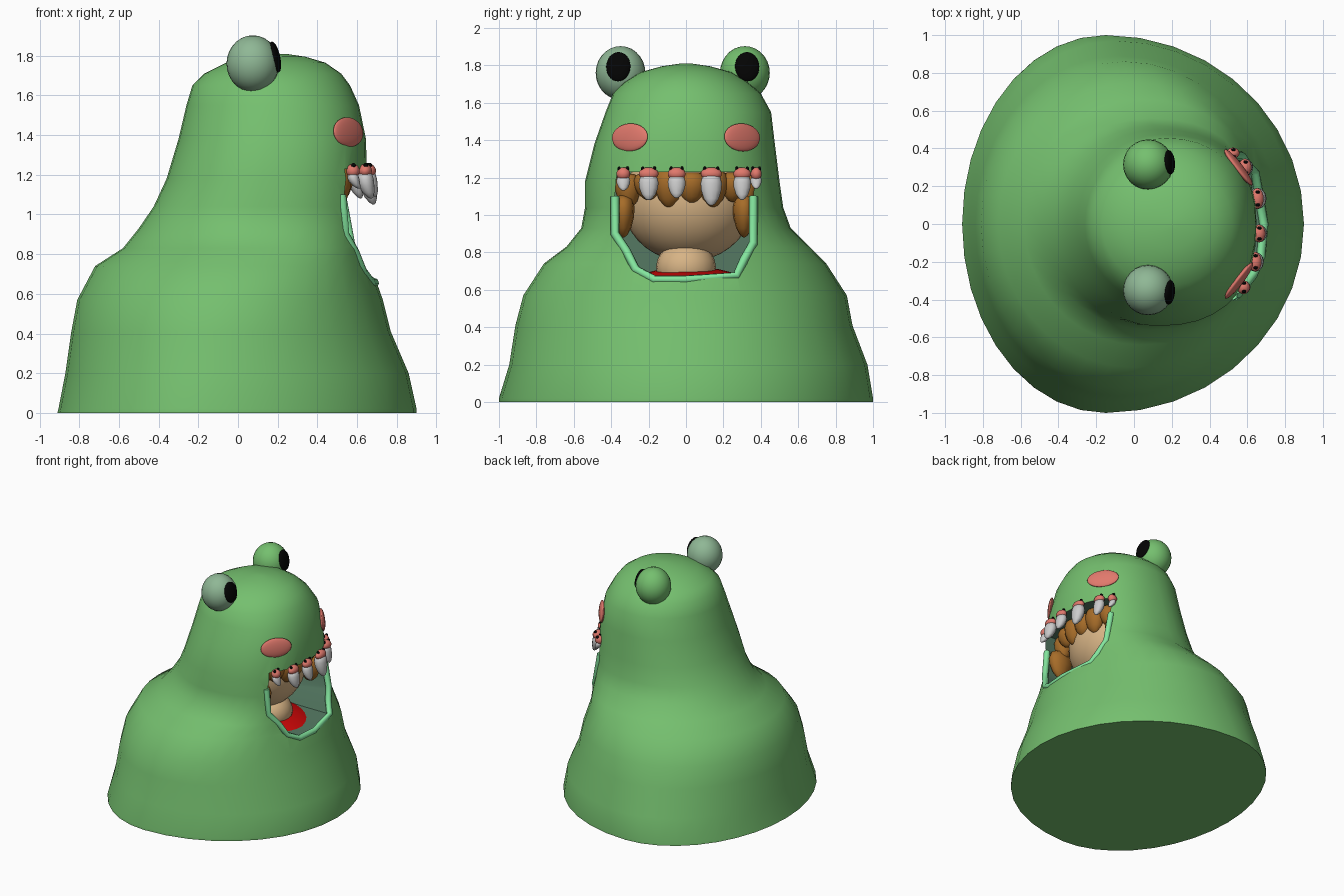
import bpy, bmesh, math
from mathutils import Vector
from mathutils.bvhtree import BVHTree

if "Cube" in bpy.data.objects:
    bpy.data.objects.remove(bpy.data.objects["Cube"])


def mat(name, r, g, b):
    m = bpy.data.materials.new(name)
    m.diffuse_color = tuple((c / 255) ** 2.2 for c in (r, g, b)) + (1,)
    m.use_nodes = True
    m.node_tree.nodes["Principled BSDF"].inputs["Base Color"].default_value = m.diffuse_color
    return m


GREEN = mat("green", 116, 190, 110)
PALE = mat("pale_green", 142, 182, 148)
MINT = mat("mint", 130, 228, 156)
TEAL = mat("teal", 85, 120, 98)
RED = mat("red", 200, 15, 15)
SKIN = mat("skin", 214, 178, 132)
BROWN = mat("brown", 165, 108, 45)
PINK = mat("pink", 224, 120, 108)
BLACK = mat("black", 12, 12, 12)


def finish(bm, name, material, angle=50):
    bmesh.ops.recalc_face_normals(bm, faces=bm.faces)
    me = bpy.data.meshes.new(name)
    bm.to_mesh(me)
    bm.free()
    ob = bpy.data.objects.new(name, me)
    bpy.context.collection.objects.link(ob)
    if material:
        me.materials.append(material)
    smooth(ob, angle)
    return ob


def smooth(ob, angle):
    bpy.ops.object.select_all(action='DESELECT')
    ob.select_set(True)
    bpy.context.view_layer.objects.active = ob
    bpy.ops.object.shade_smooth_by_angle(angle=math.radians(angle))


def loft(rings, cap=True):
    bm = bmesh.new()
    loops = [[bm.verts.new(p) for p in r] for r in rings]
    n = len(loops[0])
    for a, b in zip(loops, loops[1:]):
        for i in range(n):
            bm.faces.new((a[i], a[(i + 1) % n], b[(i + 1) % n], b[i]))
    if cap:
        bm.faces.new(loops[0])
        bm.faces.new(loops[-1])
    return bm


def ball(name, loc, scale, material, direction=None, seg=20):
    bm = bmesh.new()
    bmesh.ops.create_uvsphere(bm, u_segments=seg, v_segments=seg // 2 + 2, radius=1)
    ob = finish(bm, name, material)
    ob.location, ob.scale = loc, scale
    if direction:
        ob.rotation_euler = Vector(direction).to_track_quat('X', 'Z').to_euler()
    return ob


def drop(name, loc, rx, ry, length, material, lean=0.0):
    """Pointed lock or tooth hanging down from loc."""
    prof = [(.45, .12), (.85, .02), (1, -.2), (.95, -.45), (.7, -.75), (.35, -.94), (.08, -1)]
    rings = []
    for r, h in prof:
        rings.append([(loc[0] + rx * r * math.cos(t) - lean * h * h, loc[1] + ry * r * math.sin(t),
                       loc[2] + h * length) for t in [k * math.tau / 12 for k in range(12)]])
    return finish(loft(rings), name, material)


# cloak body: z, x back, x front, x of widest point, y min, y max, roundness of the front
LEVELS = [(0, -.91, .90, -.15, -1, 1, 2), (.02, -.905, .90, -.15, -1, 1, 2),
          (.2, -.87, .86, -.1, -.945, .97, 2), (.41, -.84, .77, -.08, -.912, .89, 2),
          (.57, -.81, .73, -.05, -.87, .86, 2), (.74, -.72, .67, 0, -.76, .75, 2.1),
          (.83, -.58, .66, .03, -.64, .66, 2.3), (.93, -.5, .655, .08, -.56, .56, 2.4),
          (1.04, -.425, .65, .1, -.54, .52, 2.4), (1.18, -.36, .65, .12, -.54, .50, 2.4),
          (1.38, -.30, .645, .15, -.49, .475, 2.3), (1.55, -.26, .61, .17, -.43, .455, 2.2),
          (1.65, -.23, .565, .17, -.39, .40, 2), (1.71, -.17, .52, .17, -.33, .33, 2),
          (1.765, -.06, .44, .18, -.24, .24, 2), (1.795, .05, .34, .2, -.13, .13, 2),
          (1.81, .17, .24, .2, -.03, .03, 2)]
rings = []
for z, xb, xf, xc, y0, y1, e in LEVELS:
    ring = []
    for k in range(36):
        c, s = math.cos(k * math.tau / 36), math.sin(k * math.tau / 36)
        p = 2 / e if c > 0 else 1
        x = (xf - xc if c > 0 else xc - xb) * math.copysign(abs(c) ** p, c)
        ring.append((xc + x, (y1 if s > 0 else -y0) * math.copysign(abs(s) ** p, s), z))
    rings.append(ring)
bm = loft(rings)
bmesh.ops.recalc_face_normals(bm, faces=bm.faces)
tree = BVHTree.FromBMesh(bm)
body = finish(bm, "cloak_body", GREEN, 60)


def front_x(y, z):
    return tree.ray_cast(Vector((3, y, z)), Vector((-1, 0, 0)))[0].x


# mouth opening cut through the front
MOUTH = [(-.37, 1.23), (-.38, 1.1), (-.38, .9), (-.32, .81), (-.27, .71), (-.17, .655), (.0, .655),
         (.27, .675), (.31, .76), (.36, .85), (.36, 1.1), (.37, 1.23)]
cutter = finish(loft([[(x, y, z) for y, z in MOUTH] for x in (.0, 1.2)]), "mouth_cutter", TEAL)
cutter.hide_render = True
mod = body.modifiers.new("mouth", 'BOOLEAN')
mod.object, mod.operation, mod.solver = cutter, 'DIFFERENCE', 'EXACT'
mod.material_mode = 'TRANSFER'
bpy.context.view_layer.objects.active = body
bpy.ops.object.modifier_apply(modifier=mod.name)
bpy.data.objects.remove(cutter)
smooth(body, 40)

# pale lip following the opening
cu = bpy.data.curves.new("mouth_rim", 'CURVE')
cu.dimensions, cu.bevel_depth, cu.bevel_resolution, cu.use_fill_caps = '3D', .024, 1, True
sp = cu.splines.new('POLY')
pts = MOUTH[1:-1]
sp.points.add(len(pts) - 1)
for p, (y, z) in zip(sp.points, pts):
    p.co = (front_x(y, z) - .012, y, z, 1)
rim = bpy.data.objects.new("mouth_rim", cu)
bpy.context.collection.objects.link(rim)
cu.materials.append(MINT)

# wearer inside the hood
ball("inner_head", (.2, .01, 1.07), (.33, .35, .32), SKIN, seg=32)
ball("inner_neck", (.31, 0, .72), (.15, .16, .14), SKIN)
ball("red_shirt", (.2, .02, .52), (.5, .42, .205), RED, seg=28)

# hair fringe and side locks
for y, z, ry, ln in [(-.31, 1.2, .07, .17), (-.2, 1.21, .08, .13), (-.09, 1.22, .08, .18), (.03, 1.21, .08, .15),
                     (.14, 1.22, .085, .18), (.25, 1.21, .07, .14), (.33, 1.2, .05, .18)]:
    drop("hair_fringe", (.51 - .9 * y * y, y, z), .07, ry, ln, BROWN)
for y in (-.335, .31):
    drop("hair_side_lock", (.43, y, 1.08), .1, .06, .2, BROWN)

# teeth with gums and small stitches
for y, r, tip in [(-.335, .037, 1.13), (-.2, .053, 1.08), (-.05, .048, 1.09),
                  (.135, .057, 1.05), (.3, .047, 1.08), (.375, .03, 1.14)]:
    x = front_x(y, 1.22)
    drop("tooth", (x + .015, y, 1.2), r * .8, r, 1.2 - tip, None, -.03)
    ball("gum", (x + .015, y, 1.22), (.035, r, .035), PINK, seg=14)
    for s in (-1, 1):
        ball("stitch", (x + .018, y + s * r * .6, 1.247), (.012, .009, .013), BLACK, seg=8)

# cheeks and eyes
for side, eye_y, eye_mat in [(-1, -.35, PALE), (1, .315, GREEN)]:
    ball("cheek", (front_x(side * .3, 1.415) + .002, side * .3, 1.415), (.022, .12, .075), PINK, (.78, side * .6, .12), 24)
    ball("eye", (.075, eye_y, 1.76), (.133, .133, .143), eye_mat, seg=24)
    ball("pupil", (.187, eye_y + side * .012, 1.793), (.025, .065, .08), BLACK, (1, side * .1, .22), 24)
